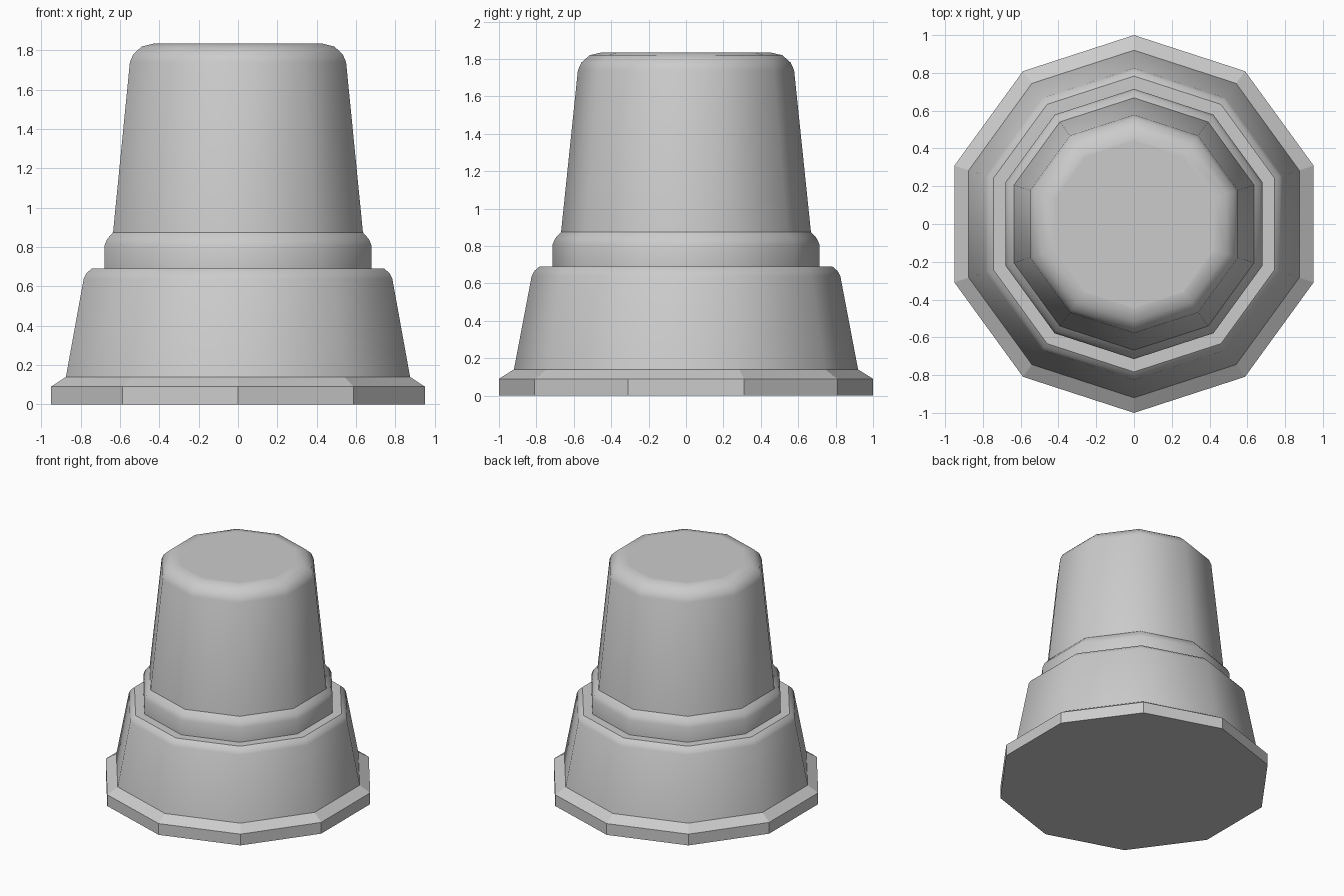
import bpy
import bmesh
from math import cos, sin, pi, radians

SIDES = 10

cube = bpy.data.objects.get("Cube")
if cube:
    bpy.data.objects.remove(cube, do_unlink=True)

# One grey for the whole model
grey = bpy.data.materials.new("plain_grey")
grey.use_nodes = True
colour = (0.6, 0.6, 0.6, 1)
grey.diffuse_color = colour
grey.node_tree.nodes["Principled BSDF"].inputs["Base Color"].default_value = colour


def turned_part(name, profile, cap_bottom=False, cap_top=False, smooth=True):
    """Sweep (radius, height) points round the z axis, with a corner facing front and back."""
    bm = bmesh.new()
    rings = []
    for r, z in profile:
        angles = [pi / 2 + 2 * pi * i / SIDES for i in range(SIDES)]
        rings.append([bm.verts.new((r * cos(a), r * sin(a), z)) for a in angles])
    for low, high in zip(rings, rings[1:]):
        for i in range(SIDES):
            j = (i + 1) % SIDES
            bm.faces.new((low[i], low[j], high[j], high[i]))
    if cap_bottom:
        bm.faces.new(rings[0][::-1])
    if cap_top:
        bm.faces.new(rings[-1])
    mesh = bpy.data.meshes.new(name)
    bm.to_mesh(mesh)
    bm.free()
    mesh.materials.append(grey)
    obj = bpy.data.objects.new(name, mesh)
    bpy.context.collection.objects.link(obj)
    if smooth:
        bpy.ops.object.select_all(action='DESELECT')
        obj.select_set(True)
        bpy.context.view_layer.objects.active = obj
        bpy.ops.object.shade_smooth_by_angle(angle=radians(40))
    return obj


# Flat-sided foot with a chamfered rim
turned_part("base_plate", [(1, 0), (1, 0.09), (0.92, 0.14)],
            cap_bottom=True, smooth=False)

# Wide tapered tier, rounded shoulder and flat ledge
turned_part("lower_tier", [(0.92, 0.14), (0.825, 0.64), (0.81, 0.667),
                           (0.783, 0.69), (0.715, 0.69)])

# Narrow collar with a rounded shoulder
turned_part("collar", [(0.715, 0.69), (0.715, 0.805), (0.70, 0.84), (0.668, 0.875)])

# Tall tapered body with a rounded top
turned_part("upper_body", [(0.668, 0.875), (0.578, 1.74), (0.56, 1.78), (0.515, 1.82),
                           (0.45, 1.835), (0.44, 1.835)], cap_top=True)
